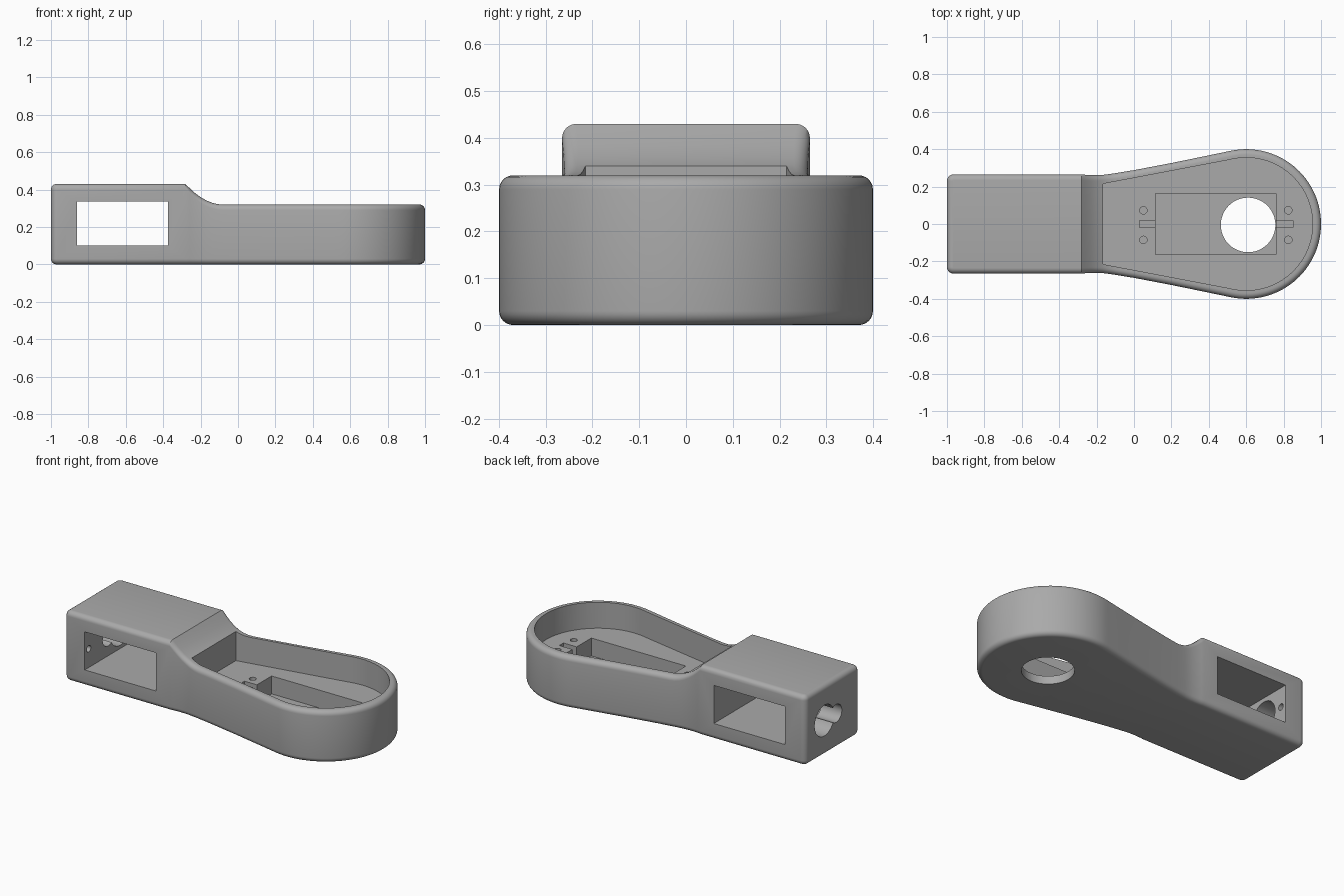
import bpy, bmesh
from math import sin, cos, pi, radians
from mathutils import Vector

cube = bpy.data.objects.get("Cube")
if cube:
    bpy.data.objects.remove(cube, do_unlink=True)

ROUND = 0.03          # edge rounding of the shell
HEAD = (0.6, 0.0)     # centre of the round end

grey = bpy.data.materials.new("plain grey")
grey.use_nodes = True
grey.diffuse_color = (0.4, 0.4, 0.4, 1)
grey.node_tree.nodes["Principled BSDF"].inputs["Base Color"].default_value = (0.4, 0.4, 0.4, 1)


def arc(cx, cy, r, a0, a1, n):
    """Points on an arc, angles in degrees."""
    angles = [radians(a0 + (a1 - a0) * i / n) for i in range(n + 1)]
    return [(cx + r * cos(a), cy + r * sin(a)) for a in angles]


def make_object(name, bm):
    bmesh.ops.recalc_face_normals(bm, faces=bm.faces)
    mesh = bpy.data.meshes.new(name)
    bm.to_mesh(mesh)
    bm.free()
    mesh.materials.append(grey)
    obj = bpy.data.objects.new(name, mesh)
    bpy.context.collection.objects.link(obj)
    return obj


def prism(name, points, lo, hi, axis="z"):
    """Extrude a 2D outline along an axis."""
    place = {"x": lambda a, b, h: (h, a, b),
             "y": lambda a, b, h: (a, h, b),
             "z": lambda a, b, h: (a, b, h)}[axis]
    bm = bmesh.new()
    rings = [[bm.verts.new(place(a, b, h)) for a, b in points] for h in (lo, hi)]
    for ring in rings:
        bm.faces.new(ring)
    n = len(points)
    for i in range(n):
        j = (i + 1) % n
        bm.faces.new((rings[0][i], rings[0][j], rings[1][j], rings[1][i]))
    return make_object(name, bm)


def rect(x0, x1, y0, y1):
    return [(x0, y0), (x1, y0), (x1, y1), (x0, y1)]


def circle(x, y, r, n=32):
    return arc(x, y, r, 0, 360, n)[:-1]


def top_height(x):
    """Tall grip, concave slope, then the lower head."""
    t = min(max((-0.08 - x) / 0.2, 0), 1)
    return 0.32 + 0.11 * t * t


# Half outline of the shell, from the grip end to the tip of the head
half = arc(-0.965, 0.23, 0.035, 180, 90, 6)
half += [(-0.28, 0.265), (-0.26, 0.263), (-0.23, 0.261), (-0.2, 0.261), (-0.17, 0.262),
         (-0.14, 0.266), (-0.11, 0.27), (-0.08, 0.275), (0.0, 0.288), (0.2, 0.326), (0.4, 0.367)]
half += arc(*HEAD, 0.4, 102, 0, 30)
outline = half + [(x, -y) for x, y in reversed(half[:-1])]
count = len(outline)


def inset(d):
    """Outline moved inward by d along its corner bisectors."""
    result = []
    for i in range(count):
        prev, here, nxt = (Vector(outline[(i + k) % count]) for k in (-1, 0, 1))
        e1, e2 = (here - prev).normalized(), (nxt - here).normalized()
        n1, n2 = Vector((e1.y, -e1.x)), Vector((e2.y, -e2.x))
        result.append(here + (n1 + n2) * d / (1 + n1.dot(n2)))
    return result


# Shell: stacked rings with rounded bottom and top edges
bm = bmesh.new()
rings = []
for top in (False, True):
    for k in range(7):
        a = (k if top else 6 - k) / 6 * pi / 2
        drop = ROUND * (1 - sin(a))
        rings.append([bm.verts.new((p.x, p.y, top_height(p.x) - drop if top else drop))
                      for p in inset(ROUND * (1 - cos(a)))])
for low, high in zip(rings, rings[1:]):
    for i in range(count):
        j = (i + 1) % count
        bm.faces.new((low[i], low[j], high[j], high[i]))
for ring in (rings[0], rings[-1]):
    for i in range(len(half) - 1):
        corners = [ring[i], ring[i + 1], ring[count - 2 - i], ring[count - 1 - i]]
        bm.faces.new(list(dict.fromkeys(corners)))
shell = make_object("shell", bm)

# Head recess, inner well and its through hole
recess = [(-0.165, -0.215), (0.44, -0.33)] + arc(*HEAD, 0.355, -105, 105, 48)
recess += [(0.44, 0.33), (-0.165, 0.215)]
cutters = [
    prism("recess_cutter", recess, 0.16, 0.7),
    prism("well_cutter", rect(0.115, 0.76, -0.163, 0.163), 0.05, 0.3),
    prism("bottom_hole_cutter", circle(0.61, -0.005, 0.146, 48), -0.1, 0.1),
]

# Slots and screw holes at both ends of the well
for x0, x1, hole_x in ((0.03, 0.13, 0.05), (0.75, 0.85, 0.825)):
    cutters.append(prism("slot_cutter", rect(x0, x1, -0.02, 0.02), 0.11, 0.3))
    for y in (-0.085, 0.073):
        cutters.append(prism("screw_cutter", circle(hole_x, y, 0.02, 20), 0.08, 0.3))

# Window through the grip, screw holes in its end wall, socket in the grip end
cutters.append(prism("window_cutter", rect(-0.86, -0.375, 0.1, 0.335), -0.5, 0.5, "y"))
for y in (-0.225, 0.225):
    cutters.append(prism("wall_hole_cutter", circle(y, 0.215, 0.02, 20), -0.92, -0.8, "x"))
for y, r in ((0.08, 0.095), (-0.035, 0.055)):
    cutters.append(prism("socket_cutter", circle(y, 0.215, r), -1.1, -0.8, "x"))

# Cut everything out of the shell
bpy.ops.object.select_all(action="DESELECT")
bpy.context.view_layer.objects.active = shell
shell.select_set(True)
for cutter in cutters:
    cutter.hide_render = True
    mod = shell.modifiers.new(cutter.name, "BOOLEAN")
    mod.operation = "DIFFERENCE"
    mod.solver = "EXACT"
    mod.object = cutter
    bpy.ops.object.modifier_apply(modifier=mod.name)
for cutter in cutters:
    bpy.data.objects.remove(cutter, do_unlink=True)

bpy.ops.object.shade_smooth_by_angle(angle=radians(30))
